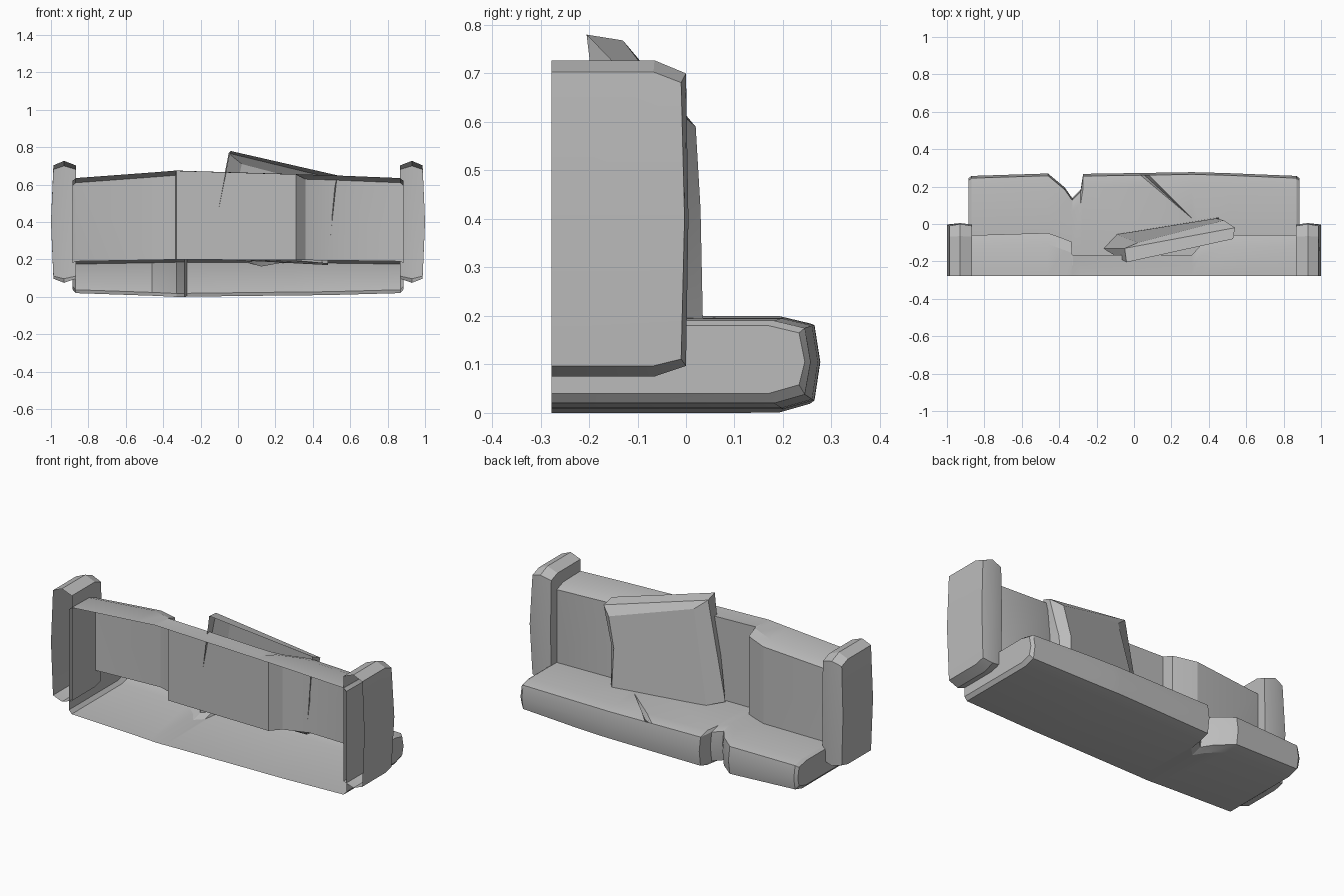
import bpy, bmesh
from mathutils import Vector

cube = bpy.data.objects.get("Cube")
if cube:
    bpy.data.objects.remove(cube)

GREY = (0.5, 0.5, 0.5, 1)
fabric = bpy.data.materials.new("grey_fabric")
fabric.use_nodes = True
fabric.diffuse_color = GREY
fabric.node_tree.nodes["Principled BSDF"].inputs["Base Color"].default_value = GREY


def loft(bm, sections, closed=False):
    """Skin rows of points that share one point count."""
    rows = [[bm.verts.new(p) for p in s] for s in sections]
    n = len(rows[0])
    for a, b in zip(rows, rows[1:]):
        for i in range(n if closed else n - 1):
            j = (i + 1) % n
            bm.faces.new((a[i], a[j], b[j], b[i]))
    return rows


def finish(name, bm, probe):
    """Orient outward, using the face nearest the probe direction as a check."""
    bmesh.ops.recalc_face_normals(bm, faces=bm.faces)
    d = Vector(probe)
    face = max(bm.faces, key=lambda f: f.calc_center_median().dot(d))
    if face.normal.dot(d) < 0:
        bmesh.ops.reverse_faces(bm, faces=bm.faces)
    mesh = bpy.data.meshes.new(name)
    bm.to_mesh(mesh)
    bm.free()
    mesh.materials.append(fabric)
    ob = bpy.data.objects.new(name, mesh)
    bpy.context.collection.objects.link(ob)
    bpy.ops.object.select_all(action='DESELECT')
    ob.select_set(True)
    bpy.context.view_layer.objects.active = ob
    bpy.ops.object.shade_smooth_by_angle(angle=0.35)
    return ob


# Seat and backrest: one shell, open at the rear, with a crease and a recess
def body_section(x, top, back, front, base):
    chamfer = 0.0 if back < -0.15 else 0.025
    seat = 0.2 - base * 0.5
    return [(x, y, z) for y, z in (
        (-0.277, top), (back - 0.06, top - 0.003), (back, top - chamfer),
        (back, seat), (front - 0.075, seat), (front - 0.012, seat - 0.015),
        (front, 0.105), (front - 0.012, base + 0.018),
        (front - 0.075, base), (-0.277, base))]


stations = [
    (-0.885, 0.62, -0.065, 0.245, 0.04), (-0.868, 0.635, -0.06, 0.257, 0.02),
    (-0.46, 0.665, -0.048, 0.27, 0.006), (-0.37, 0.672, -0.08, 0.195, 0.002),
    (-0.335, 0.675, -0.095, 0.145, 0.0), (-0.33, 0.675, -0.165, 0.14, 0.0),
    (-0.285, 0.674, -0.165, 0.185, 0.0), (-0.272, 0.673, -0.165, 0.268, 0.001),
    (0.31, 0.656, -0.165, 0.277, 0.008), (0.36, 0.654, -0.11, 0.276, 0.008),
    (0.5, 0.65, -0.06, 0.272, 0.01),
    (0.868, 0.635, -0.06, 0.257, 0.02), (0.885, 0.62, -0.065, 0.245, 0.04)]
bm = bmesh.new()
rows = loft(bm, [body_section(*s) for s in stations])
for end in (rows[0], rows[-1]):
    bm.faces.new(end)

# Diagonal crease pressed into the seat top
bm.normal_update()
tip = Vector((0.31, 0.03, 0.2))
for px, py in ((0.03, 0.265), (0.09, 0.23), (0.13, 0.21)):
    area = [f for f in bm.faces if -0.27 < f.calc_center_median().x < 0.31
            and 0.185 < f.calc_center_median().z < 0.21]
    geom = set(area)
    for f in area:
        geom.update(f.edges)
        geom.update(f.verts)
    across = Vector((py - tip.y, tip.x - px, 0)).normalized()
    bmesh.ops.bisect_plane(bm, geom=list(geom), plane_co=tip, plane_no=across, dist=1e-5)
for v in bm.verts:
    if 0.11 < v.co.x < 0.135 and 0.18 < v.co.y < 0.22 and v.co.z > 0.15:
        v.co.z -= 0.035
finish("seat_and_backrest", bm, (0, 1, 0))

# Armrests: bevelled open-backed shells with a slight outward bulge
wide = [(-0.277, 0.727), (-0.065, 0.727), (0, 0.7), (0.005, 0.4),
        (0, 0.097), (-0.065, 0.075), (-0.277, 0.075)]
narrow = [(-0.277, 0.703), (-0.067, 0.703), (-0.01, 0.681), (-0.003, 0.4),
          (-0.01, 0.111), (-0.067, 0.097), (-0.277, 0.097)]
for name, side in (("left_arm", 1), ("right_arm", -1)):
    bm = bmesh.new()
    outer = [(side * (1.0 if abs(z - 0.4) < 0.01 else 0.987), y, z) for y, z in narrow]
    rows = loft(bm, [[(side * 0.867, y, z) for y, z in narrow],
                     [(side * 0.93, y, z) for y, z in wide], outer])
    bm.faces.new(rows[0])
    rear = bm.verts.new((side, -0.277, 0.4))
    bm.faces.new(rows[2][:4] + [rear])
    bm.faces.new([rear] + rows[2][3:])
    finish(name, bm, (side, 0, 0))

# Loose back cushion, leaning and open behind, dented along one edge
rim = [(-0.04, -0.205, 0.78), (0.53, -0.08, 0.65), (0.505, -0.07, 0.42),
       (0.48, -0.06, 0.18), (-0.15, -0.14, 0.24)]
ridge = [(-0.05, -0.13, 0.768), (0.54, -0.02, 0.625), (0.485, -0.01, 0.42),
         (0.48, 0.0, 0.17), (-0.16, -0.13, 0.21)]
face = [(0.02, -0.1, 0.71), (0.48, 0.02, 0.59), (0.44, 0.03, 0.42),
        (0.45, 0.035, 0.18), (-0.09, -0.055, 0.2)]
bm = bmesh.new()
rows = loft(bm, [rim, ridge, face], closed=True)
bm.faces.new(rows[2])
finish("loose_cushion", bm, (0, 1, 0))
